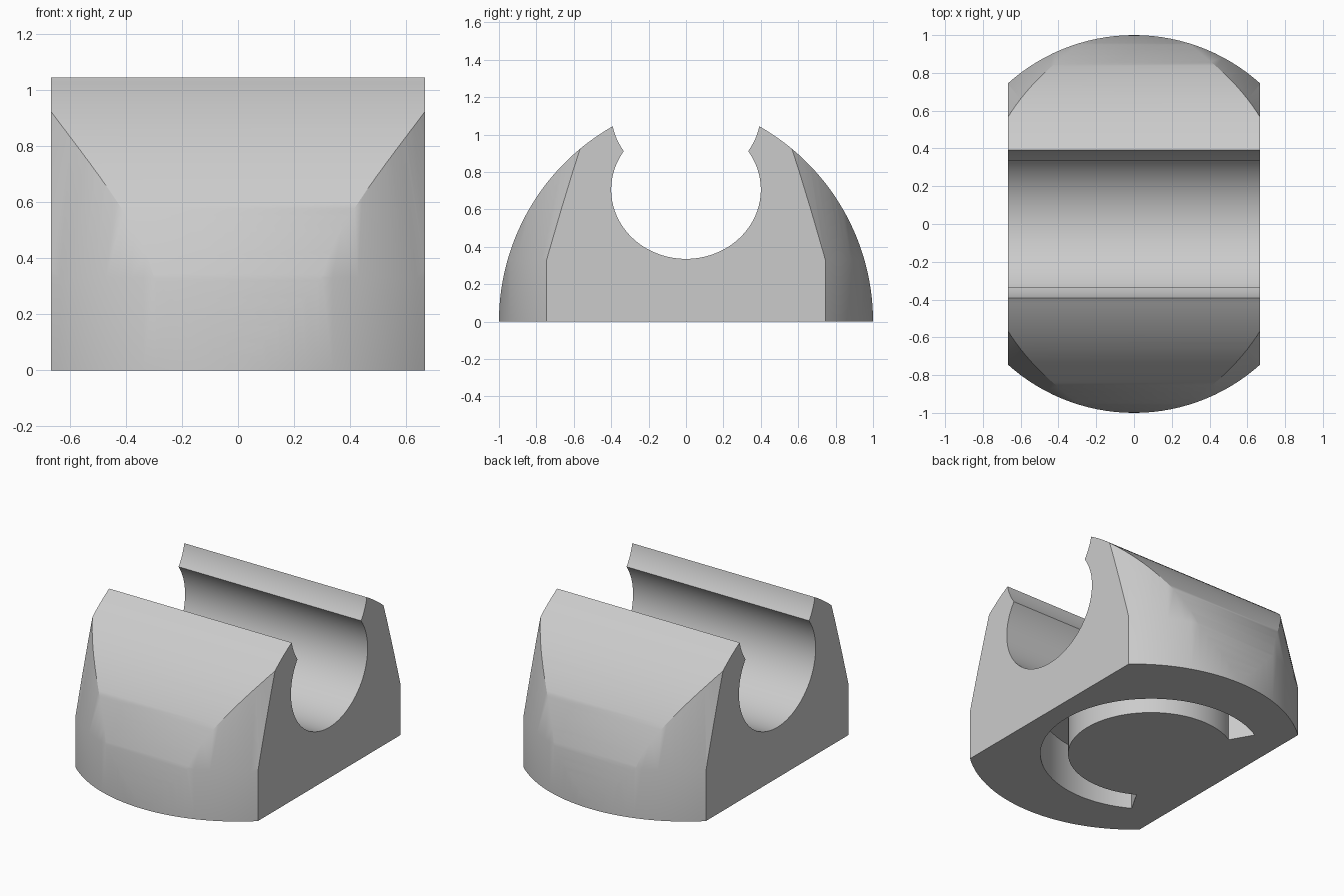
import bpy
import bmesh
from math import sin, cos, radians
from mathutils import Vector

if "Cube" in bpy.data.objects:
    bpy.data.objects.remove(bpy.data.objects["Cube"], do_unlink=True)

HALF_WIDTH = 0.667


def arc(cy, cz, ry, rz, start, end, steps):
    """Points along an elliptical arc, angles in degrees."""
    angles = [radians(start + (end - start) * i / steps) for i in range(steps + 1)]
    return [(cy + ry * cos(a), cz + rz * sin(a)) for a in angles]


def extrude(name, points, offset):
    """Solid made by sweeping a closed outline along a straight offset."""
    bm = bmesh.new()
    face = bm.faces.new([bm.verts.new(p) for p in points])
    result = bmesh.ops.extrude_face_region(bm, geom=[face])
    moved = [v for v in result["geom"] if isinstance(v, bmesh.types.BMVert)]
    bmesh.ops.translate(bm, verts=moved, vec=Vector(offset))
    bmesh.ops.recalc_face_normals(bm, faces=bm.faces)
    return finish(name, bm)


def stack(name, rings, steps):
    """Solid of revolution through (radius, height) rings."""
    bm = bmesh.new()
    loops = [[bm.verts.new((x, y, z)) for x, y in arc(0, 0, r, r, 0, 360, steps)[:-1]]
             for r, z in rings]
    for low, high in zip(loops, loops[1:]):
        for i in range(steps):
            j = (i + 1) % steps
            bm.faces.new((low[i], low[j], high[j], high[i]))
    bm.faces.new(loops[0])
    bm.faces.new(loops[-1])
    bmesh.ops.recalc_face_normals(bm, faces=bm.faces)
    return finish(name, bm)


def finish(name, bm):
    mesh = bpy.data.meshes.new(name)
    bm.to_mesh(mesh)
    bm.free()
    obj = bpy.data.objects.new(name, mesh)
    bpy.context.collection.objects.link(obj)
    return obj


def combine(target, cutter, operation):
    """Apply a boolean and discard the helper solid."""
    cutter.hide_render = True
    mod = target.modifiers.new("cut", "BOOLEAN")
    mod.operation = operation
    mod.solver = "EXACT"
    mod.object = cutter
    bpy.context.view_layer.objects.active = target
    bpy.ops.object.modifier_apply(modifier=mod.name)
    bpy.data.objects.remove(cutter, do_unlink=True)


# Clip profile: domed flank, flared jaw, then the bore down to its lowest point
half = arc(-0.2, 0, 1.2, 1.2, 0, 60.4, 40)
half += arc(0, 1.117, 0.4, 0.37, -11.4, -33.8, 8)
half += arc(0, 0.705, 0.4, 0.37, 33.8, -90, 48)[1:]
outline = half + [(-y, z) for y, z in reversed(half[:-1])]
body = extrude("clip_body", [(-HALF_WIDTH, y, z) for y, z in outline],
               (2 * HALF_WIDTH, 0, 0))

# Round footprint that tapers above the base
envelope = stack("round_envelope",
                 [(1, -0.1), (1, 0.33), (0.838, 1.1)], 128)
combine(body, envelope, "INTERSECT")

# Curved slot in the underside
slot_x = -0.133
slot = arc(slot_x, 0, 0.667, 0.667, -120, 120, 64)
slot += arc(slot_x, 0, 0.5, 0.5, 120, -120, 64)
cutter = extrude("slot_cutter", [(x, y, -0.1) for x, y in slot], (0, 0, 0.42))
combine(body, cutter, "DIFFERENCE")

# Plain grey finish
grey = bpy.data.materials.new("plain_grey")
grey.use_nodes = True
colour = (0.6, 0.6, 0.6, 1)
grey.diffuse_color = colour
grey.node_tree.nodes["Principled BSDF"].inputs["Base Color"].default_value = colour
body.data.materials.clear()
body.data.materials.append(grey)
for face in body.data.polygons:
    face.material_index = 0

bpy.ops.object.select_all(action="DESELECT")
body.select_set(True)
bpy.context.view_layer.objects.active = body
bpy.ops.object.shade_smooth_by_angle(angle=radians(30))
